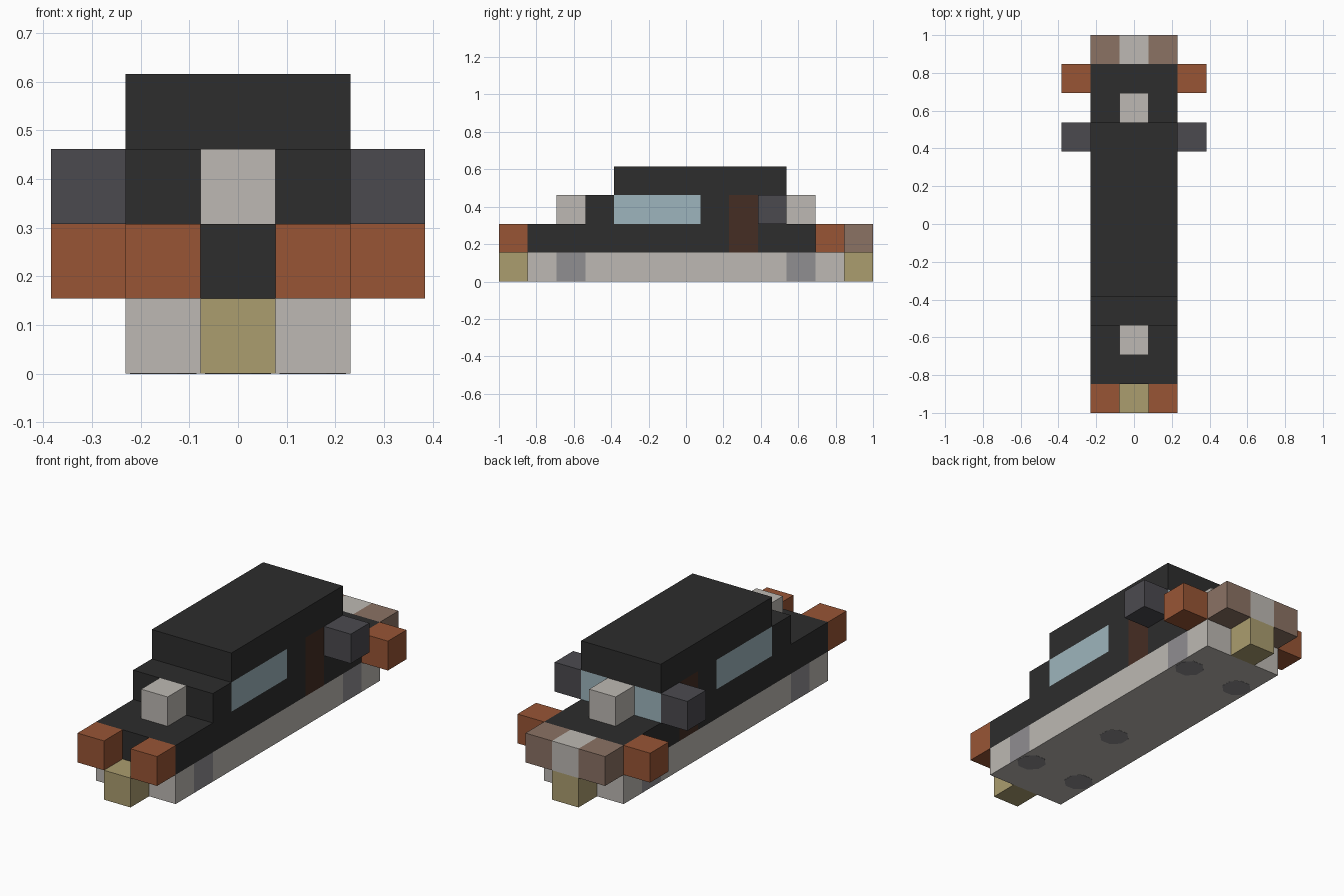
import bpy
import bmesh
import math
from mathutils import Vector, Matrix

cube = bpy.data.objects.get("Cube")
if cube:
    bpy.data.objects.remove(cube, do_unlink=True)

U = 2 / 13      # one block
HALF = 6.5      # half the length in blocks


def linear(c):
    c /= 255
    return c / 12.92 if c <= 0.04045 else ((c + 0.055) / 1.055) ** 2.4


def material(name, *rgb):
    mat = bpy.data.materials.new(name)
    mat.use_nodes = True
    colour = [linear(c) for c in rgb] + [1]
    mat.diffuse_color = colour
    mat.node_tree.nodes["Principled BSDF"].inputs["Base Color"].default_value = colour
    return mat


black = material("black paint", 45, 45, 45)
orange = material("burnt orange", 152, 85, 53)
pale = material("pale grey", 189, 185, 179)
gold = material("dull gold", 171, 157, 111)
slate = material("slate grey", 75, 74, 79)
wheel = material("wheel grey", 144, 142, 145)
glass = material("window blue", 157, 181, 189)
brown = material("dark brown", 69, 45, 35)
tan = material("dusty tan", 139, 114, 100)


def finish(name, bm, mats):
    mesh = bpy.data.meshes.new(name)
    bm.to_mesh(mesh)
    bm.free()
    for mat in mats:
        mesh.materials.append(mat)
    obj = bpy.data.objects.new(name, mesh)
    bpy.context.collection.objects.link(obj)
    return obj


def block(name, x, y, z, mats, y_cuts=(), x_cuts=(), rule=None):
    """Box from block ranges; y counts from the nose. Cuts split faces, rule colours them."""
    bm = bmesh.new()
    bmesh.ops.create_cube(bm, size=1)
    for v in bm.verts:
        v.co = [lo + (c + 0.5) * (hi - lo) for c, (lo, hi) in zip(v.co, (x, y, z))]
    for axis, cuts in ((Vector((0, 1, 0)), y_cuts), (Vector((1, 0, 0)), x_cuts)):
        for cut in cuts:
            bmesh.ops.bisect_plane(bm, geom=bm.verts[:] + bm.edges[:] + bm.faces[:],
                                   plane_co=axis * cut, plane_no=axis)
    bm.normal_update()
    if rule:
        for f in bm.faces:
            f.material_index = rule(f.calc_center_median(), f.normal)
    for v in bm.verts:
        v.co = (v.co - Vector((0, HALF, 0))) * U
    return finish(name, bm, mats)


def pair(name, x, y, z, mat):
    block("left_" + name, x, y, z, [mat])
    block("right_" + name, (-x[1], -x[0]), y, z, [mat])


FULL, MID = (-1.5, 1.5), (-0.5, 0.5)
INNER, OUTER = (0.5, 1.5), (1.5, 2.5)

# Colour rules
def chassis_rule(c, n):
    return int(abs(n.x) > 0.5 and (2 < c.y < 3 or 10 < c.y < 11))


def door_rule(c, n):
    return int(abs(n.x) > 0.5 and 8 < c.y < 9)


def cabin_rule(c, n):
    if door_rule(c, n):
        return 1
    side_window = abs(n.x) > 0.5 and 4 < c.y < 7
    rear_window = n.y > 0.5 and abs(c.x) > 0.5
    return 2 if side_window or rear_window else 0


# Body
block("chassis", FULL, (1, 12), (0, 1), [pale, wheel], (2, 3, 10, 11), rule=chassis_rule)
block("lower_body", FULL, (1, 12), (1, 2), [black, brown], (8, 9), rule=door_rule)
block("cabin", FULL, (3, 10), (2, 3), [black, brown, glass], (4, 7, 8, 9), (-0.5, 0.5), cabin_rule)
block("roof", FULL, (4, 10), (3, 4), [black])

# Nose and tail blocks
block("front_bumper", MID, (0, 1), (0, 1), [gold])
block("rear_bumper", MID, (12, 13), (0, 1), [gold])
block("tail_centre", MID, (12, 13), (1, 2), [pale])
block("bonnet_block", MID, (2, 3), (2, 3), [pale])
block("boot_block", MID, (10, 11), (2, 3), [pale])

# Mirrored blocks
pair("headlamp", INNER, (0, 1), (1, 2), orange)
pair("tail_lamp", INNER, (12, 13), (1, 2), tan)
pair("rear_marker", OUTER, (11, 12), (1, 2), orange)
pair("side_pod", OUTER, (9, 10), (2, 3), slate)

# Thin round pads under the chassis
pads = [(x, y) for x in (-1, 1) for y in (2.5, 10.5)] + [(0, 5.5)]
bm = bmesh.new()
for x, y in pads:
    spot = Matrix.Translation((x * U, (y - HALF) * U, 0)) @ Matrix.Rotation(math.pi / 8, 4, "Z")
    bmesh.ops.create_cone(bm, cap_ends=True, segments=8, radius1=0.48 * U,
                          radius2=0.48 * U, depth=0.002, matrix=spot)
finish("underside_pads", bm, [wheel])
